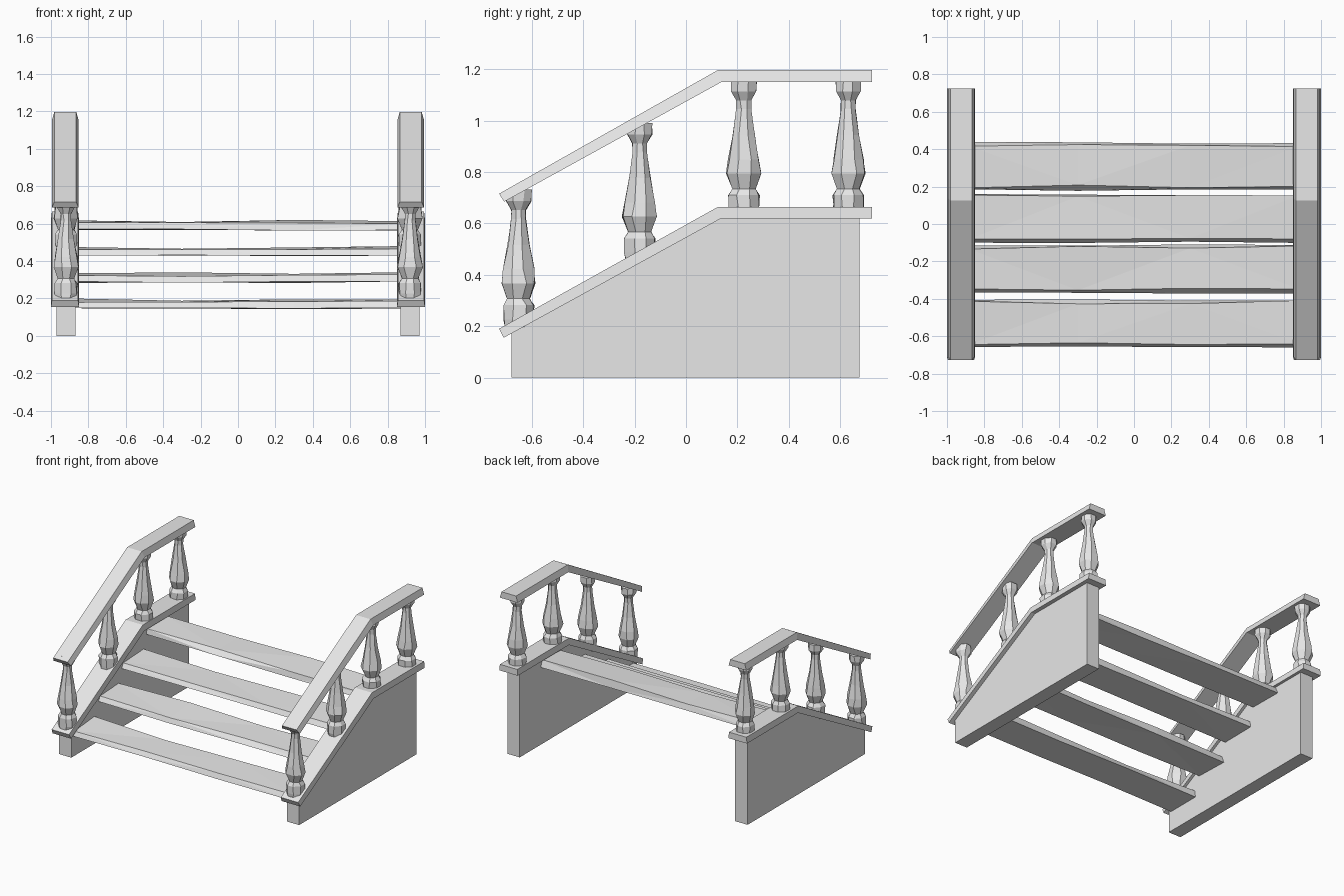
import bpy, bmesh, math, random

random.seed(4)
cube = bpy.data.objects.get("Cube")
if cube:
    bpy.data.objects.remove(cube, do_unlink=True)

stone = bpy.data.materials.new("pale_grey")
stone.use_nodes = True
stone.diffuse_color = (0.8, 0.8, 0.8, 1)
stone.node_tree.nodes["Principled BSDF"].inputs["Base Color"].default_value = (0.8, 0.8, 0.8, 1)


def loft(name, rings, triangulate=False):
    """Skin a list of equal vertex rings and close both ends."""
    bm = bmesh.new()
    loops = [[bm.verts.new(p) for p in ring] for ring in rings]
    n = len(loops[0])
    for a, b in zip(loops, loops[1:]):
        for i in range(n):
            j = (i + 1) % n
            bm.faces.new((a[i], a[j], b[j], b[i]))
    bm.faces.new(loops[0])
    bm.faces.new(loops[-1])
    bmesh.ops.recalc_face_normals(bm, faces=bm.faces)
    if triangulate:
        bmesh.ops.triangulate(bm, faces=bm.faces)
    mesh = bpy.data.meshes.new(name)
    bm.to_mesh(mesh)
    bm.free()
    mesh.materials.append(stone)
    obj = bpy.data.objects.new(name, mesh)
    bpy.context.collection.objects.link(obj)
    return obj


def beam(name, side, path, inner, outer, taper):
    """Bent bar; path holds (y top, z top, y bottom, z bottom) sections."""
    rings = []
    for yt, zt, yb, zb in path:
        rings.append([(side * inner, yb, zb), (side * outer, yb, zb),
                      (side * (outer - taper), yt, zt), (side * (inner + taper), yt, zt)])
    return loft(name, rings)


def baluster(name, x, y, z):
    """Eight-sided carved post with slightly uneven facets."""
    profile = [(0, .056), (.03, .06), (.085, .06), (.11, .045), (.17, .067), (.225, .06),
               (.32, .043), (.42, .029), (.455, .029), (.49, .049), (.535, .05)]
    rings = []
    for h, r in profile:
        ring = []
        for k in range(8):
            a = (k + 0.5) * math.tau / 8 + random.uniform(-.1, .1)
            rr = r * random.uniform(1.0, 1.1)
            ring.append((x + rr * math.cos(a), y + rr * math.sin(a), z + h))
        rings.append(ring)
    return loft(name, rings)


cap_path = [(-.728, .19, -.71, .155), (.125, .665, .137, .62), (.725, .665, .725, .62)]
rail_path = [(-.728, .716, -.708, .685), (.125, 1.198, .14, 1.152), (.725, 1.198, .725, 1.152)]
wall_path = [(-.68, .18, -.68, 0), (.13, .635, .13, 0), (.675, .635, .675, 0)]
posts = [(-.652, .197), (-.18, .457), (.225, .625), (.632, .625)]

# Side walls, sloping caps, handrails and balusters
for label, side in (("left", 1), ("right", -1)):
    beam(label + "_side_wall", side, wall_path, .87, .97, 0)
    beam(label + "_wall_cap", side, cap_path, .85, 1.0, .005)
    beam(label + "_handrail", side, rail_path, .852, .995, .013)
    for i, (y, z) in enumerate(posts):
        baluster(f"{label}_baluster_{i + 1}", side * .92, y, z)

# Warped plank treads
for i in range(4):
    y, z = -.66 + .28 * i, .147 + .14 * i
    if i == 1:
        y += .01

    def wob(amount):
        return random.uniform(-amount, amount)

    rings = []
    for x in (-.88, -.3, .3, .88):
        rings.append([(x, y + wob(.006), z + wob(.005)),
                      (x, y + .255 + wob(.006), z + wob(.005)),
                      (x, y + .245 + wob(.012), z + .045 + wob(.008)),
                      (x, y + .02 + wob(.008), z + .037 + wob(.007))])
    loft(f"step_plank_{i + 1}", rings, triangulate=True)
